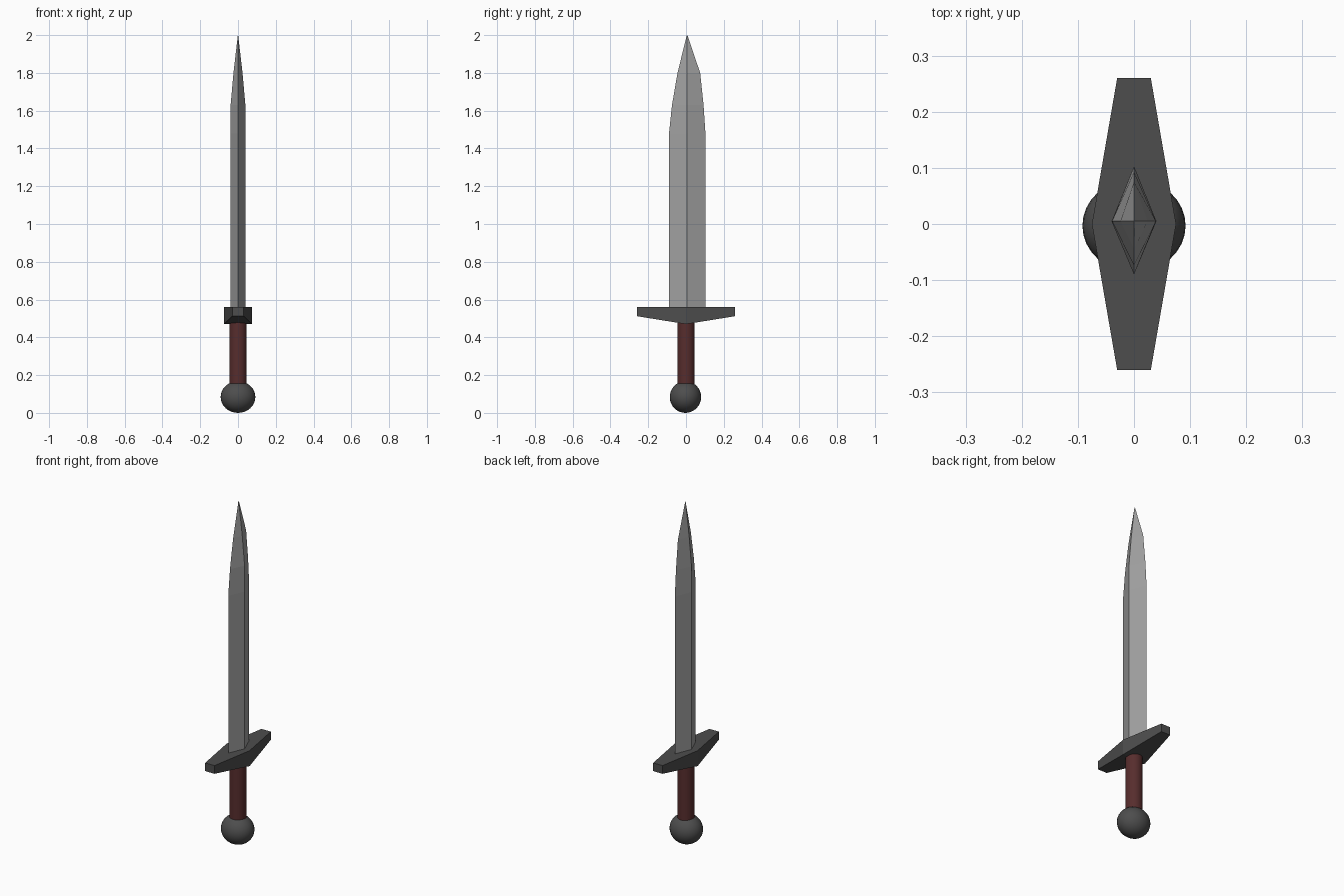
import bpy, bmesh, math

if "Cube" in bpy.data.objects:
    bpy.data.objects.remove(bpy.data.objects["Cube"])


def material(name, rgb):
    m = bpy.data.materials.new(name)
    m.diffuse_color = (*rgb, 1)
    m.use_nodes = True
    m.node_tree.nodes["Principled BSDF"].inputs["Base Color"].default_value = m.diffuse_color
    return m


steel = material("blade steel", (0.36, 0.36, 0.36))
dark = material("dark iron", (0.075, 0.075, 0.075))
leather = material("red leather", (0.095, 0.026, 0.026))


def loft(name, rings, mat):
    """Join matching rings of points into a closed solid."""
    bm = bmesh.new()
    loops = [[bm.verts.new(p) for p in ring] for ring in rings]
    n = len(loops[0])
    for a, b in zip(loops, loops[1:]):
        for i in range(n):
            j = (i + 1) % n
            bm.faces.new((a[i], a[j], b[j], b[i]))
    bm.faces.new(loops[0][::-1])
    bm.faces.new(loops[-1])
    bmesh.ops.remove_doubles(bm, verts=bm.verts, dist=0.0001)
    bmesh.ops.recalc_face_normals(bm, faces=bm.faces)
    me = bpy.data.meshes.new(name)
    bm.to_mesh(me)
    bm.free()
    ob = bpy.data.objects.new(name, me)
    bpy.context.collection.objects.link(ob)
    me.materials.append(mat)
    return ob


def finish(name, mat):
    ob = bpy.context.object
    ob.name = name
    ob.data.materials.append(mat)
    bpy.ops.object.shade_smooth_by_angle(angle=math.radians(35))
    return ob


# Blade: diamond section, tapering to a slightly uneven tip
# (z, ridge half thickness, left edge y, right edge y)
sections = [(0.54, 0.04, -0.09, 0.103), (1.48, 0.04, -0.09, 0.103),
            (1.63, 0.039, -0.074, 0.093), (1.80, 0.024, -0.045, 0.075),
            (1.998, 0.001, 0.004, 0.008)]
loft("blade", [[(x, 0.005, z), (0, r, z), (-x, 0.005, z), (0, l, z)]
               for z, x, l, r in sections], steel)

# Crossguard: flat top, wide middle, tapered ends
loft("crossguard", [[(-x, y, b), (x, y, b), (x, y, 0.56), (-x, y, 0.56)]
                    for y, x, b in ((-0.26, 0.03, 0.512), (0, 0.075, 0.47),
                                    (0.26, 0.03, 0.512))], dark)

# Grip
bpy.ops.mesh.primitive_cylinder_add(vertices=32, radius=0.046, depth=0.36,
                                    location=(0, 0, 0.31))
finish("grip", leather)

# Pommel
bpy.ops.mesh.primitive_uv_sphere_add(segments=32, ring_count=16, radius=1,
                                     location=(0, -0.003, 0.084))
bpy.context.object.scale = (0.092, 0.083, 0.084)
finish("pommel", dark)
